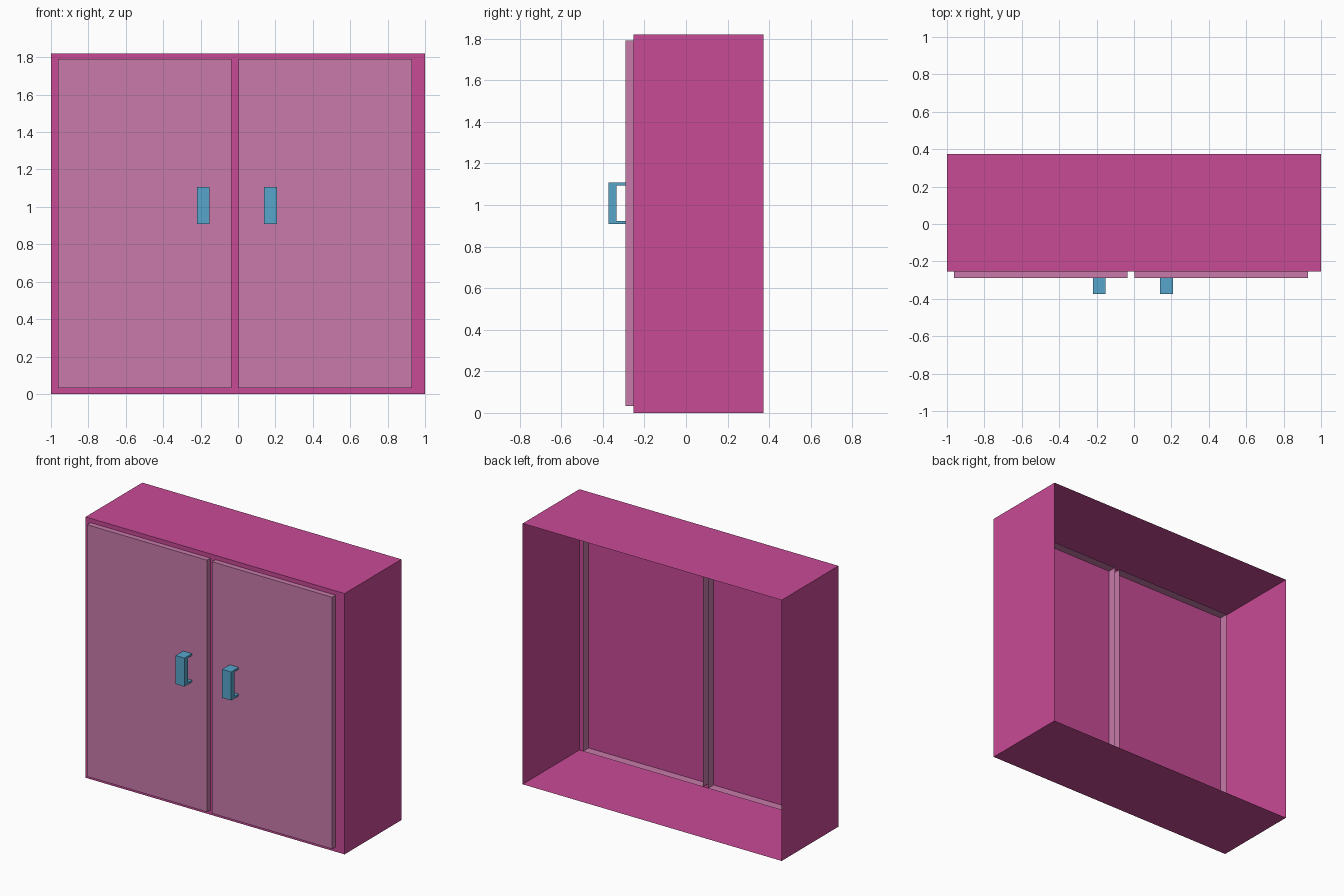
import bpy
import bmesh
from mathutils import Vector

cube = bpy.data.objects.get("Cube")
if cube:
    bpy.data.objects.remove(cube, do_unlink=True)


def material(name, rgb):
    mat = bpy.data.materials.new(name)
    mat.use_nodes = True
    colour = (*rgb, 1.0)
    mat.diffuse_color = colour
    mat.node_tree.nodes["Principled BSDF"].inputs["Base Color"].default_value = colour
    return mat


magenta = material("magenta", (0.58, 0.069, 0.305))
pink = material("dusty pink", (0.578, 0.195, 0.402))
blue = material("handle blue", (0.095, 0.38, 0.60))


def add_object(name, bm, mat):
    mesh = bpy.data.meshes.new(name)
    bm.to_mesh(mesh)
    bm.free()
    mesh.materials.append(mat)
    obj = bpy.data.objects.new(name, mesh)
    bpy.context.collection.objects.link(obj)
    return obj


def open_box(name, low, high, mat):
    """Thin-walled box with no back."""
    low, high = Vector(low), Vector(high)
    bm = bmesh.new()
    bmesh.ops.create_cube(bm, size=1)
    for v in bm.verts:
        v.co = (low + high) / 2 + v.co * (high - low)
    back = [f for f in bm.faces if f.normal.y > 0.5]
    bmesh.ops.delete(bm, geom=back, context='FACES_ONLY')
    return add_object(name, bm, mat)


def handle(name, x0, x1):
    """C-shaped side profile extruded across the handle's width."""
    front, inner, door = -0.373, -0.335, -0.29
    bottom, top, arm = 0.908, 1.107, 0.014
    profile = [(front, bottom), (door, bottom), (door, bottom + arm),
               (inner, bottom + arm), (inner, top - arm),
               (door, top - arm), (door, top), (front, top)]
    bm = bmesh.new()
    face = bm.faces.new([bm.verts.new((x0, y, z)) for y, z in profile])
    grown = bmesh.ops.extrude_face_region(bm, geom=[face], use_keep_orig=True)
    moved = [g for g in grown["geom"] if isinstance(g, bmesh.types.BMVert)]
    bmesh.ops.translate(bm, verts=moved, vec=(x1 - x0, 0, 0))
    bmesh.ops.recalc_face_normals(bm, faces=bm.faces)
    return add_object(name, bm, blue)


# Cabinet shell, open at the back
open_box("cabinet_body", (-1, -0.253, 0), (1, 0.373, 1.82), magenta)

# Doors are shallow trays whose rims reach through the front panel
for side, x0, x1 in (("right", -0.962, -0.036), ("left", 0.003, 0.93)):
    open_box(side + "_door", (x0, -0.29, 0.033), (x1, -0.192, 1.79), pink)

# Door handles
handle("right_handle", -0.22, -0.153)
handle("left_handle", 0.139, 0.208)
